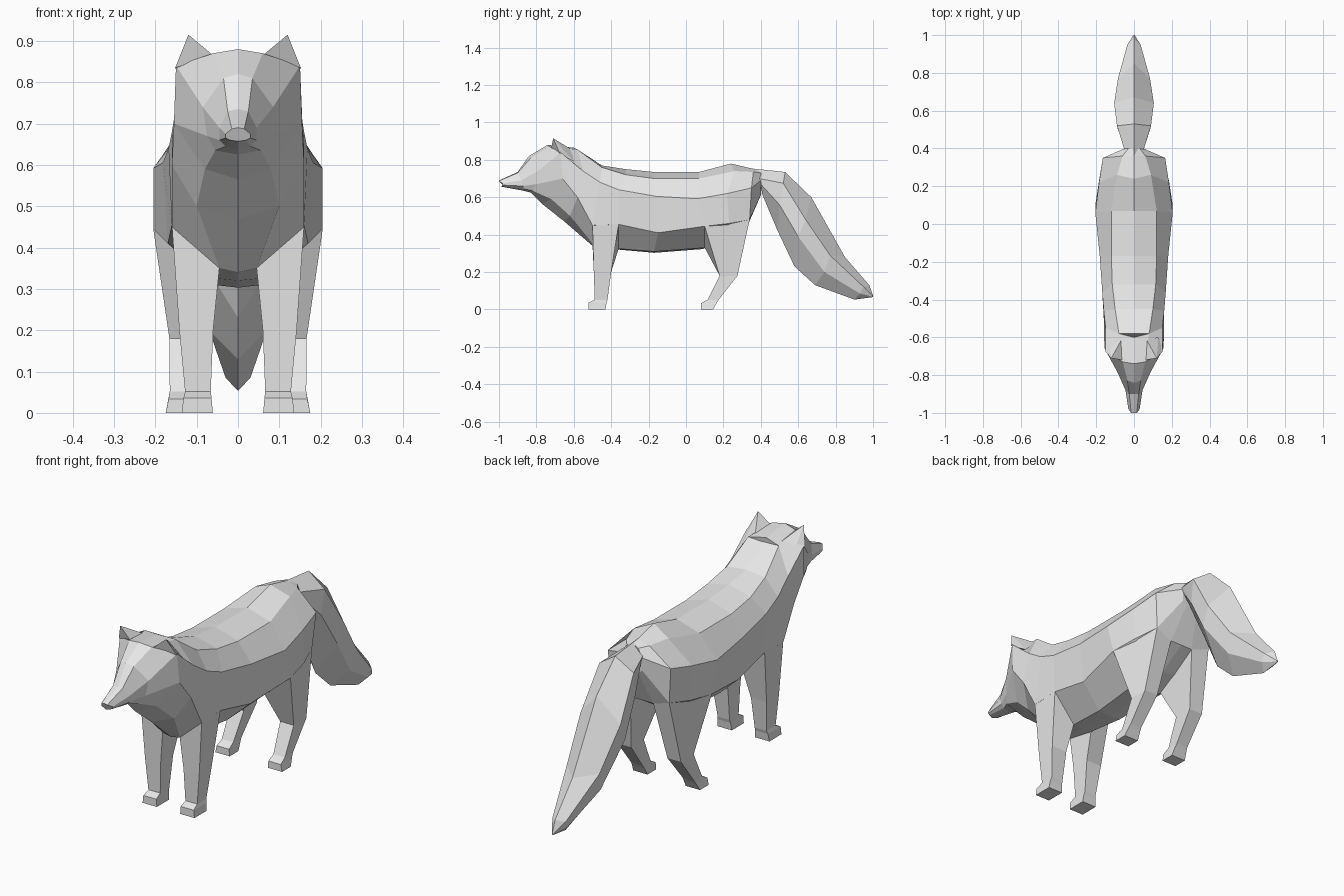
import bpy
import bmesh

default_cube = bpy.data.objects.get("Cube")
if default_cube:
    bpy.data.objects.remove(default_cube, do_unlink=True)

# One plain fur colour
fur_colour = (0.8, 0.8, 0.8, 1.0)
fur = bpy.data.materials.new("pale_grey_fur")
fur.use_nodes = True
fur.diffuse_color = fur_colour
fur.node_tree.nodes["Principled BSDF"].inputs["Base Color"].default_value = fur_colour


def finish(name, bm):
    """Turn a bmesh into a flat-shaded object with outward normals."""
    bmesh.ops.remove_doubles(bm, verts=bm.verts, dist=0.0005)
    bmesh.ops.recalc_face_normals(bm, faces=bm.faces)
    mesh = bpy.data.meshes.new(name)
    bm.to_mesh(mesh)
    bm.free()
    mesh.materials.append(fur)
    thing = bpy.data.objects.new(name, mesh)
    bpy.context.collection.objects.link(thing)
    return thing


def loft(name, rings):
    """Skin closed rings of equal length and cap both ends."""
    bm = bmesh.new()
    loops = [[bm.verts.new(point) for point in ring] for ring in rings]
    count = len(loops[0])
    for near, far in zip(loops, loops[1:]):
        for i in range(count):
            j = (i + 1) % count
            bm.faces.new((near[i], near[j], far[j], far[i]))
    bm.faces.new(loops[0])
    bm.faces.new(loops[-1])
    return finish(name, bm)


def whole_ring(half):
    """Complete a half ring that runs from the top centre to the bottom centre."""
    mirrored = [(-x, y, z) for x, y, z in half[1:-1]]
    return half + mirrored[::-1]


def flip(points, side):
    return [(x * side, y, z) for x, y, z in points]


# Head: nose, muzzle, brow, cheeks, nape
nape = [(0, -.6, .865), (.08, -.58, .855), (.15, -.55, .74),
        (.16, -.58, .6), (.1, -.62, .5), (0, -.65, .47)]
head_rings = [
    [(0, -1, .69), (.015, -1, .687), (.03, -.98, .675),
     (.03, -.98, .665), (.02, -.98, .66), (0, -.99, .657)],
    [(0, -.9, .735), (.025, -.9, .73), (.045, -.88, .69),
     (.045, -.87, .66), (.03, -.87, .645), (0, -.87, .635)],
    [(0, -.84, .82), (.035, -.83, .81), (.085, -.79, .74),
     (.075, -.8, .67), (.055, -.82, .635), (0, -.83, .625)],
    [(0, -.74, .88), (.06, -.73, .87), (.15, -.67, .84),
     (.155, -.66, .7), (.08, -.72, .59), (0, -.77, .565)],
    nape,
]

# Torso: nape, shoulders, ribs, waist, hips, rump, tail root
torso_rings = [
    nape,
    [(0, -.45, .77), (.1, -.45, .76), (.16, -.46, .68),
     (.16, -.5, .45), (.045, -.5, .35), (0, -.5, .34)],
    [(0, -.32, .75), (.115, -.32, .72), (.168, -.36, .64),
     (.16, -.36, .455), (.05, -.36, .325), (0, -.36, .32)],
    [(0, -.17, .735), (.12, -.17, .7), (.182, -.16, .605),
     (.17, -.15, .41), (.06, -.17, .31), (0, -.17, .303)],
    [(0, .07, .735), (.12, .07, .7), (.205, .06, .592),
     (.205, .1, .445), (.07, .1, .33), (0, .09, .323)],
    [(0, .24, .78), (.09, .26, .74), (.185, .22, .62),
     (.185, .23, .46), (.09, .2, .38), (0, .2, .37)],
    [(0, .36, .752), (.06, .36, .735), (.165, .35, .65),
     (.15, .34, .48), (.06, .33, .45), (0, .33, .45)],
    [(0, .4, .745), (.03, .4, .73), (.05, .4, .69),
     (.05, .4, .63), (.03, .4, .61), (0, .4, .61)],
]

# Tail: root, bend, brush, taper, end, tip
tail_rings = [
    [(0, .36, .753), (.05, .39, .7), (.045, .4, .67), (0, .41, .61)],
    [(0, .53, .735), (.09, .52, .675), (.085, .5, .56), (0, .49, .42)],
    [(0, .67, .6), (.105, .64, .48), (.1, .6, .39), (0, .58, .23)],
    [(0, .85, .28), (.085, .77, .29), (.07, .74, .2), (0, .69, .13)],
    [(0, .98, .13), (.035, .95, .12), (.03, .93, .085), (0, .9, .053)],
    [(0, 1, .075), (.003, 1, .072), (.003, 1, .068), (0, .995, .065)],
]

for part, halves in (("head", head_rings), ("torso", torso_rings), ("tail", tail_rings)):
    loft(part, [whole_ring(half) for half in halves])


def box_ring(inner, outer, front, back, front_z, back_z):
    """Four leg corners: outer front, outer back, inner back, inner front."""
    return [(outer, front, front_z), (outer, back, back_z),
            (inner, back, back_z), (inner, front, front_z)]


# Legs: top corners sit on the torso, then run down to the paw
front_leg = [
    [(.16, -.5, .455), (.16, -.36, .455), (.05, -.36, .325), (.045, -.5, .35)],
    box_ring(.06, .142, -.493, -.4, .2, .2),
    box_ring(.066, .128, -.488, -.42, .052, .052),
    box_ring(.064, .132, -.52, -.425, .036, .036),
    box_ring(.061, .136, -.52, -.43, 0, 0),
]
hind_leg = [
    [(.205, .1, .445), (.15, .34, .48), (.06, .33, .45), (.07, .1, .33)],
    box_ring(.095, .166, .18, .275, .18, .18),
    box_ring(.105, .165, .115, .175, .052, .052),
    box_ring(.103, .168, .08, .165, .033, .036),
    box_ring(.1, .175, .08, .145, 0, 0),
]

# Ears: base corners in front, outside, behind and inside, rising to a tip
ear_base = [(.06, -.72, .865), (.152, -.675, .835), (.13, -.6, .79), (.065, -.61, .855)]
ear_tip = (.12, -.71, .915)


def make_ear(name, side):
    bm = bmesh.new()
    base = [bm.verts.new(point) for point in flip(ear_base, side)]
    tip = bm.verts.new(flip([ear_tip], side)[0])
    for i, corner in enumerate(base):
        bm.faces.new((corner, base[(i + 1) % len(base)], tip))
    bm.faces.new(base)
    finish(name, bm)


for label, side in (("left", 1), ("right", -1)):
    loft(label + "_front_leg", [flip(ring, side) for ring in front_leg])
    loft(label + "_hind_leg", [flip(ring, side) for ring in hind_leg])
    make_ear(label + "_ear", side)
